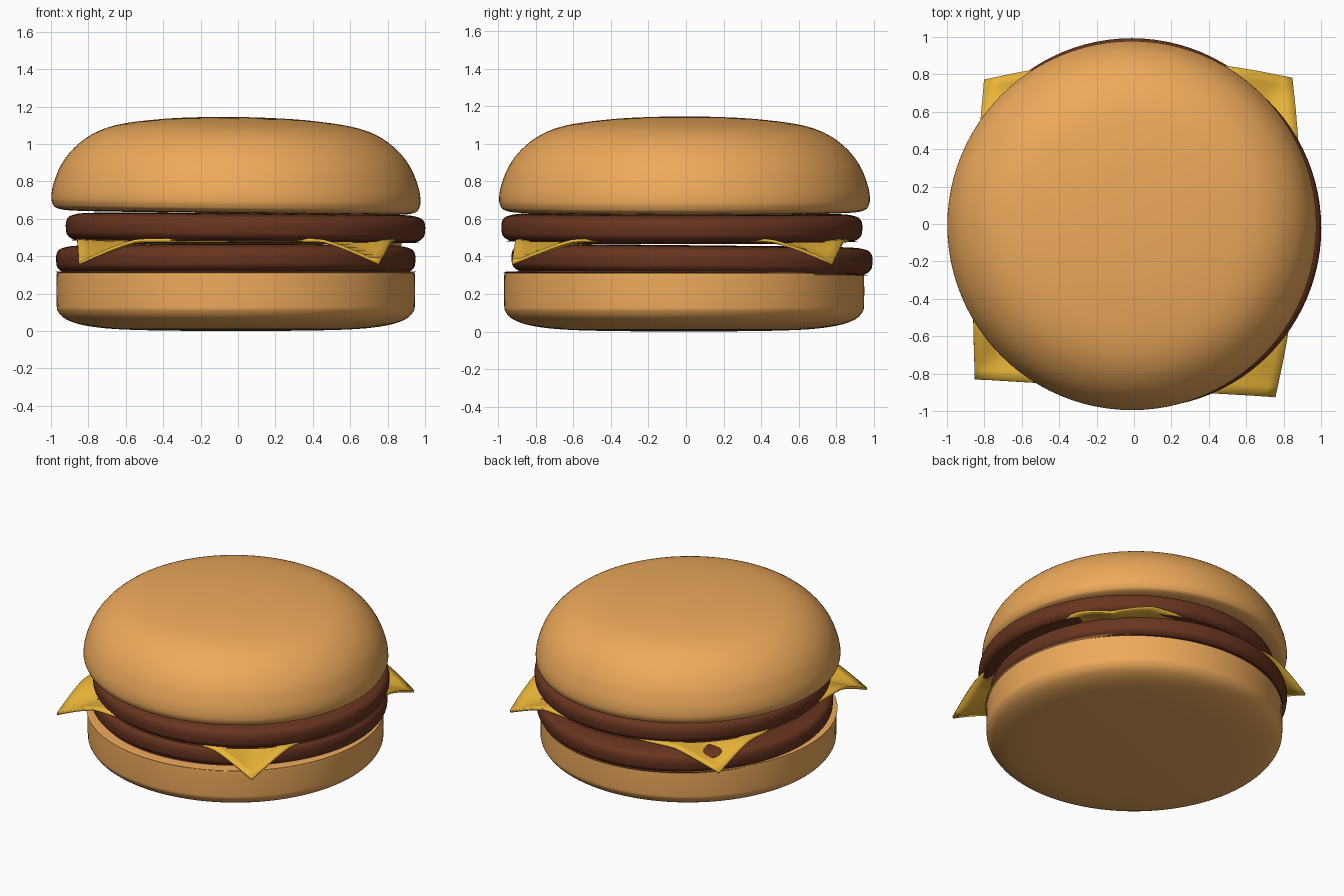
import bpy, bmesh, math
from mathutils import Vector

if "Cube" in bpy.data.objects:
    bpy.data.objects.remove(bpy.data.objects["Cube"])


def material(name, rgb):
    m = bpy.data.materials.new(name)
    m.diffuse_color = (*rgb, 1)
    m.use_nodes = True
    m.node_tree.nodes["Principled BSDF"].inputs["Base Color"].default_value = m.diffuse_color
    return m


BUN = material("bun", (0.85, 0.40, 0.105))
MEAT = material("meat", (0.14, 0.035, 0.014))
CHEESE = material("cheese", (0.82, 0.46, 0.04))


def finish(bm, name, mat):
    bmesh.ops.recalc_face_normals(bm, faces=bm.faces)
    me = bpy.data.meshes.new(name)
    bm.to_mesh(me)
    bm.free()
    me.materials.append(mat)
    ob = bpy.data.objects.new(name, me)
    bpy.context.collection.objects.link(ob)
    bpy.ops.object.select_all(action='DESELECT')
    ob.select_set(True)
    bpy.context.view_layer.objects.active = ob
    bpy.ops.object.shade_smooth_by_angle(angle=math.radians(40))
    return ob


def smooth_profile(pts, sub=5):
    """Catmull-Rom through (radius, z) points."""
    p = [Vector(q) for q in pts]
    p = [p[0]] + p + [p[-1]]
    out = []
    for a, b, c, d in zip(p, p[1:], p[2:], p[3:]):
        for i in range(sub):
            t = i / sub
            out.append(0.5 * (2*b + (c-a)*t + (2*a-5*b+4*c-d)*t*t + (3*b-a-3*c+d)*t**3))
    return out + [p[-1]]


def lathe(name, pts, mat, loc, tilt=(0, 0), seg=96):
    bm = bmesh.new()
    vs = [bm.verts.new((max(r, 0), 0, z)) for r, z in smooth_profile(pts)]
    es = [bm.edges.new(e) for e in zip(vs, vs[1:])]
    bmesh.ops.spin(bm, geom=vs + es, cent=(0, 0, 0), axis=(0, 0, 1),
                   angle=math.tau, steps=seg)
    bmesh.ops.remove_doubles(bm, verts=bm.verts, dist=1e-5)
    ob = finish(bm, name, mat)
    ob.location = loc
    ob.rotation_euler = (math.radians(tilt[0]), math.radians(tilt[1]), 0)
    return ob


# Buns
lathe("bottom_bun", [(0, 0), (0.4, 0.003), (0.66, 0.012), (0.82, 0.033), (0.91, 0.065),
                     (0.95, 0.105), (0.958, 0.15), (0.958, 0.29), (0.953, 0.311),
                     (0.935, 0.319), (0.6, 0.32), (0, 0.32)], BUN, (-0.012, -0.01, 0))
lathe("top_bun", [(0, 0), (0.6, 0), (0.87, 0.003), (0.955, 0.015), (0.98, 0.04), (0.987, 0.08),
                  (0.975, 0.15), (0.935, 0.25), (0.865, 0.342), (0.76, 0.42), (0.62, 0.469),
                  (0.4, 0.499), (0.2, 0.511), (0, 0.515)],
      BUN, (-0.012, -0.008, 0.63), (0, 0.75))

# Patties
PATTY = [(0, -0.075), (0.85, -0.075), (0.92, -0.068), (0.952, -0.045), (0.96, -0.015),
         (0.96, 0.02), (0.948, 0.048), (0.915, 0.064), (0.84, 0.073), (0.6, 0.076), (0, 0.076)]
lathe("lower_patty", PATTY, MEAT, (-0.012, 0.032, 0.383), (-0.6, 0))
lathe("upper_patty", PATTY, MEAT, (0.04, -0.022, 0.553), (-0.1, 0.4))

# Cheese slice: bowed square sheet with drooping corners
FL, FR = Vector((-0.85, -0.83)), Vector((0.755, -0.925))
BL, BR = Vector((-0.80, 0.77)), Vector((0.845, 0.78))
N = 32
bm = bmesh.new()
bmesh.ops.create_grid(bm, x_segments=N, y_segments=N, size=1)
for v in bm.verts:
    u, w = v.co.x, v.co.y
    s, t = (u + 1) / 2, (w + 1) / 2
    p = (FL*(1-s) + FR*s)*(1-t) + (BL*(1-s) + BR*s)*t
    p.x += (1 - w*w) * (0.08*s - 0.03*(1-s))
    p.y += (1 - u*u) * (0.10*t)
    k = max(0, (min(abs(u), abs(w)) - 0.6) / 0.4)
    v.co = (p.x, p.y, 0.474 + 0.012*max(abs(u), abs(w))**6 - 0.125 * k**1.25)
cheese = finish(bm, "cheese_slice", CHEESE)
mod = cheese.modifiers.new("thickness", 'SOLIDIFY')
mod.thickness = 0.016
mod.offset = 0
